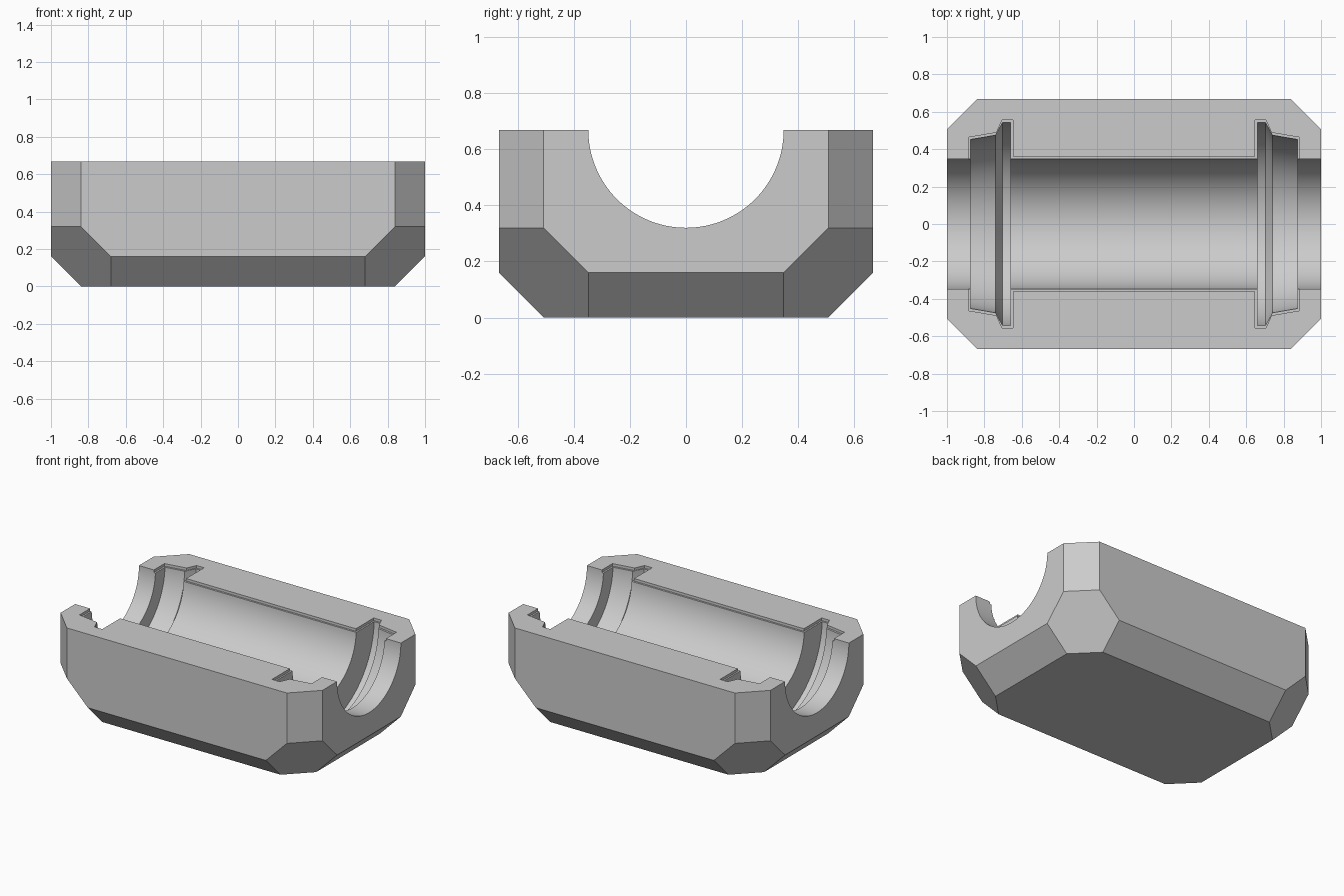
import bpy
import bmesh
from itertools import permutations
from math import pi, radians
from mathutils import Matrix, Vector

if "Cube" in bpy.data.objects:
    bpy.data.objects.remove(bpy.data.objects["Cube"], do_unlink=True)

HX, HY, TOP = 1.0, 0.667, 0.668   # half length, half width, height
C = 0.16                          # chamfer size
SEGMENTS = 128

grey = bpy.data.materials.new("plain grey")
grey.use_nodes = True
grey.diffuse_color = (0.6, 0.6, 0.6, 1)
grey.node_tree.nodes["Principled BSDF"].inputs["Base Color"].default_value = (0.6, 0.6, 0.6, 1)


def make_object(name, bm):
    bmesh.ops.recalc_face_normals(bm, faces=bm.faces[:])
    mesh = bpy.data.meshes.new(name)
    bm.to_mesh(mesh)
    bm.free()
    mesh.materials.append(grey)
    obj = bpy.data.objects.new(name, mesh)
    bpy.context.collection.objects.link(obj)
    return obj


def mirrored(half):
    """Extend a profile from its +x half to the full length."""
    return half + [(-x, r) for x, r in reversed(half)]


# Chamfered block: hull of the hexagonal lower corners and the clipped top corners
bm = bmesh.new()
for sx in (-1, 1):
    for sy in (-1, 1):
        for dx, dy, dz in permutations((0, C, 2 * C)):
            bm.verts.new((sx * (HX - dx), sy * (HY - dy), dz))
        for dx, dy in ((0, C), (C, 0)):
            bm.verts.new((sx * (HX - dx), sy * (HY - dy), TOP))
bmesh.ops.convex_hull(bm, input=bm.verts[:])
bmesh.ops.dissolve_limit(bm, angle_limit=radians(1), verts=bm.verts[:], edges=bm.edges[:])
block = make_object("housing_half", bm)

# Bore with seal grooves: a profile turned about the x axis
bore_half = [(1.1, 0), (1.1, 0.348), (0.874, 0.348), (0.874, 0.452), (0.74, 0.475),
             (0.702, 0.544), (0.659, 0.544), (0.659, 0.348)]
bm = bmesh.new()
verts = [bm.verts.new((x, 0, TOP + r)) for x, r in mirrored(bore_half)]
edges = [bm.edges.new(pair) for pair in zip(verts, verts[1:])]
bmesh.ops.spin(bm, geom=verts + edges, cent=(0, 0, TOP), axis=(1, 0, 0),
               angle=2 * pi, steps=SEGMENTS, use_duplicate=False)
bmesh.ops.remove_doubles(bm, verts=bm.verts[:], dist=0.0001)
bore = make_object("bore_cutter", bm)

# Shallow ledge around the grooves and the middle of the bore
ledge_half = [(0.886, 0.463), (0.735, 0.489), (0.706, 0.555), (0.648, 0.555), (0.648, 0.36)]
outline = mirrored(ledge_half)
outline += [(x, -y) for x, y in reversed(outline)]
bm = bmesh.new()
face = bm.faces.new([bm.verts.new((x, y, TOP - 0.018)) for x, y in outline])
grown = bmesh.ops.extrude_face_region(bm, geom=[face])
bmesh.ops.translate(bm, vec=(0, 0, 0.1),
                    verts=[v for v in grown["geom"] if isinstance(v, bmesh.types.BMVert)])
ledge = make_object("ledge_cutter", bm)

# Cut the bore and the ledge out of the block
bpy.ops.object.select_all(action="DESELECT")
block.select_set(True)
bpy.context.view_layer.objects.active = block
for cutter in (bore, ledge):
    cutter.hide_render = True
    mod = block.modifiers.new(cutter.name, "BOOLEAN")
    mod.operation = "DIFFERENCE"
    mod.solver = "EXACT"
    mod.object = cutter
    bpy.ops.object.modifier_apply(modifier=mod.name)
    bpy.data.objects.remove(cutter, do_unlink=True)

bpy.ops.object.shade_smooth_by_angle(angle=radians(8))
